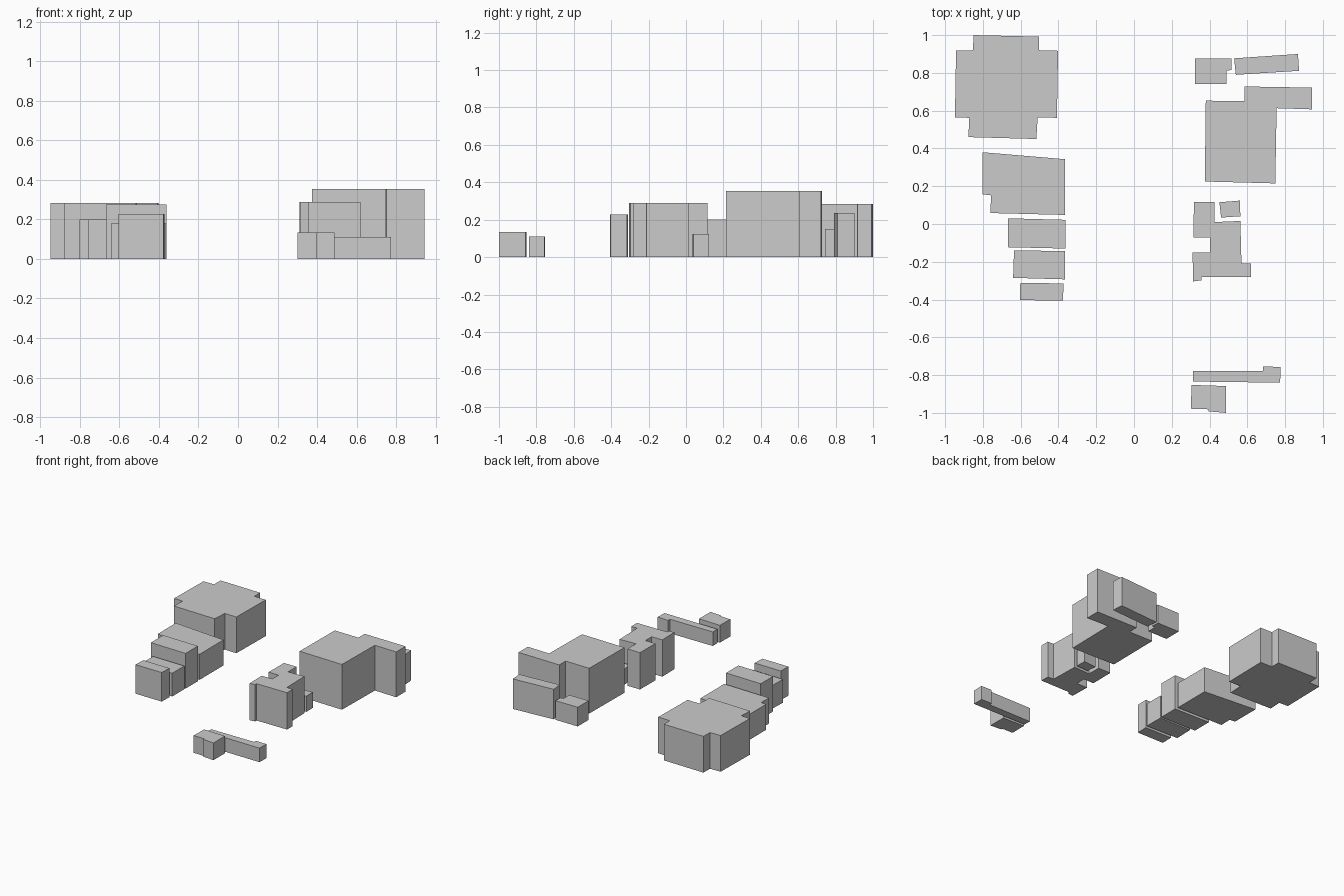
import bpy
import bmesh


def block(name, height, outline):
    """Extrude a ground outline straight up into a closed flat-roofed block."""
    bm = bmesh.new()
    base = bm.faces.new([bm.verts.new((x, y, 0)) for x, y in outline])
    top = bmesh.ops.extrude_face_region(bm, geom=[base], use_keep_orig=True)["geom"]
    bmesh.ops.translate(bm, vec=(0, 0, height),
                        verts=[g for g in top if isinstance(g, bmesh.types.BMVert)])
    bmesh.ops.recalc_face_normals(bm, faces=bm.faces)
    mesh = bpy.data.meshes.new(name)
    bm.to_mesh(mesh)
    bm.free()
    bpy.context.collection.objects.link(bpy.data.objects.new(name, mesh))


# Left row, back to front
block("left_main_building", 0.283, [
    (-.85, 1.0), (-.503, .992), (-.503, .92), (-.402, .917), (-.408, .562), (-.51, .565),
    (-.517, .45), (-.877, .46), (-.872, .562), (-.948, .565), (-.942, .918), (-.852, .92)])
block("left_low_building", 0.2, [
    (-.803, .38), (-.365, .343), (-.365, .048), (-.76, .058), (-.757, .152), (-.803, .157)])
block("left_row_house_back", 0.275, [
    (-.667, .03), (-.362, .022), (-.362, -.13), (-.667, -.123)])
block("left_row_house_middle", 0.182, [
    (-.635, -.139), (-.364, -.144), (-.364, -.293), (-.64, -.285)])
block("left_row_house_front", 0.227, [
    (-.602, -.311), (-.373, -.315), (-.376, -.405), (-.604, -.403)])

# Right row, back to front
block("right_shed", 0.15, [
    (.323, .877), (.515, .876), (.515, .815), (.49, .812), (.49, .742), (.323, .742)])
block("right_long_annex", 0.235, [
    (.53, .877), (.868, .90), (.874, .811), (.539, .79)])
block("right_main_building", 0.354, [
    (.38, .653), (.586, .65), (.586, .728), (.943, .722), (.943, .607), (.755, .613),
    (.748, .215), (.375, .225)])
block("right_stepped_building", 0.288, [
    (.317, .116), (.425, .116), (.425, .01), (.563, .016), (.569, -.208), (.62, -.21),
    (.62, -.28), (.357, -.28), (.357, -.298), (.313, -.304), (.31, -.15), (.402, -.15),
    (.402, -.072), (.315, -.072)])
block("right_small_shed", 0.123, [
    (.452, .115), (.561, .124), (.563, .041), (.461, .034)])
block("front_long_shed", 0.11, [
    (.312, -.777), (.683, -.777), (.683, -.754), (.775, -.757), (.774, -.84), (.313, -.834)])
block("front_square_shed", 0.135, [
    (.304, -.852), (.488, -.858), (.488, -1.0), (.395, -.992), (.395, -.981), (.302, -.978)])
